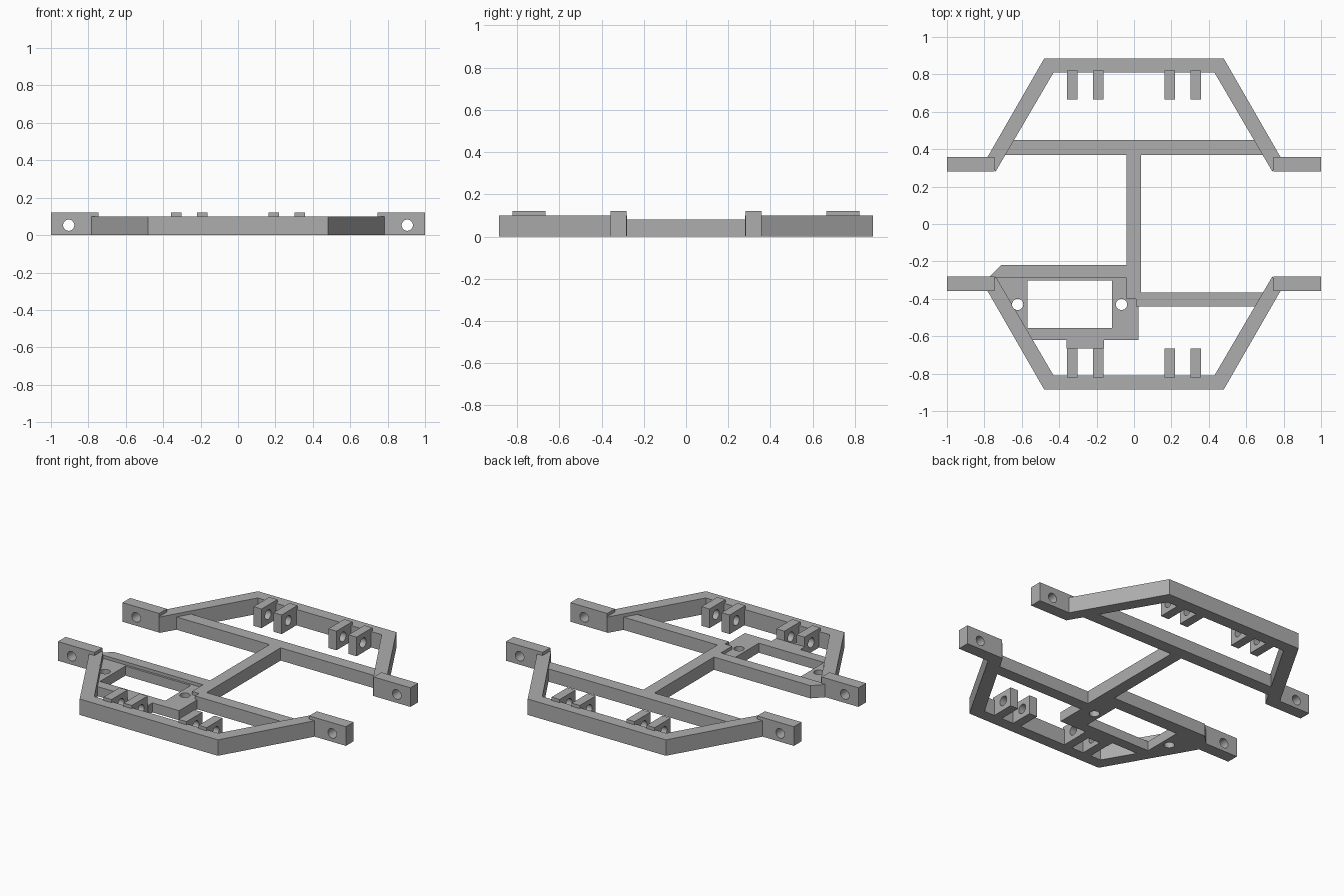
import bpy, bmesh, math
from mathutils import Matrix, Vector

if "Cube" in bpy.data.objects:
    bpy.data.objects.remove(bpy.data.objects["Cube"])

grey = bpy.data.materials.new("plain grey")
grey.use_nodes = True
colour = (0.42, 0.42, 0.42, 1)
grey.diffuse_color = colour
grey.node_tree.nodes["Principled BSDF"].inputs["Base Color"].default_value = colour


def finish(name, bm):
    bmesh.ops.recalc_face_normals(bm, faces=bm.faces)
    mesh = bpy.data.meshes.new(name)
    bm.to_mesh(mesh)
    bm.free()
    mesh.materials.append(grey)
    obj = bpy.data.objects.new(name, mesh)
    bpy.context.collection.objects.link(obj)
    return obj


def prism(name, outline, height, base=0):
    """Extrude a plan outline upwards."""
    bm = bmesh.new()
    face = bm.faces.new([bm.verts.new((x, y, base)) for x, y in outline])
    top = bmesh.ops.extrude_face_region(bm, geom=[face])["geom"]
    bmesh.ops.translate(bm, vec=(0, 0, height),
                        verts=[v for v in top if isinstance(v, bmesh.types.BMVert)])
    return finish(name, bm)


def box(name, x0, x1, y0, y1, height, base=0):
    return prism(name, [(x0, y0), (x1, y0), (x1, y1), (x0, y1)], height, base)


def cut(obj, cutter):
    mod = obj.modifiers.new("cut", "BOOLEAN")
    mod.operation = "DIFFERENCE"
    mod.solver = "EXACT"
    mod.object = cutter
    bpy.context.view_layer.objects.active = obj
    bpy.ops.object.modifier_apply(modifier=mod.name)
    bpy.data.objects.remove(cutter)


def drill(obj, centre, axis, radius=0.03):
    """Cut a round hole through a part along an axis."""
    bm = bmesh.new()
    turn = Vector((0, 0, 1)).rotation_difference(Vector(axis)).to_matrix().to_4x4()
    bmesh.ops.create_cone(bm, cap_ends=True, segments=32, radius1=radius, radius2=radius,
                          depth=0.3, matrix=Matrix.Translation(centre) @ turn)
    cutter = finish("hole_cutter", bm)
    cutter.hide_render = True
    cut(obj, cutter)


for end, s in (("front", -1), ("rear", 1)):
    # Bent bumper frame
    half = [(0.74, 0.28), (0.785, 0.355), (0.48, 0.885)]
    inner = (0.43, 0.81)
    outline = half + [(-x, y) for x, y in reversed(half)] + [(-inner[0], inner[1]), inner]
    prism(end + "_frame", [(x, s * y) for x, y in outline], 0.10)

    # Drilled mounting blocks at the frame tips
    for side, m in (("left", 1), ("right", -1)):
        y0, y1 = sorted((s * 0.282, s * 0.358))
        x0, x1 = sorted((m * 0.745, m * 1.0))
        block = box(f"{end}_{side}_mount", x0, x1, y0, y1, 0.12)
        drill(block, (m * 0.905, s * 0.32, 0.053), (0, 1, 0))

    # Pairs of drilled lugs inside the frame
    for i, x in enumerate((-0.33, -0.19, 0.19, 0.33)):
        y0, y1 = sorted((s * 0.665, s * 0.822))
        lug = box(f"{end}_lug_{i + 1}", x - 0.028, x + 0.028, y0, y1, 0.12)
        drill(lug, (x, s * 0.73, 0.06), (1, 0, 0))

# Crossbars and central spine
prism("rear_crossbar", [(-0.72, 0.37), (0.72, 0.37), (0.67, 0.45), (-0.67, 0.45)], 0.08)
prism("front_left_crossbar", [(0.01, -0.365), (0.72, -0.365), (0.67, -0.44), (0.01, -0.44)], 0.08)
prism("front_right_crossbar", [(-0.77, -0.28), (-0.71, -0.22), (-0.04, -0.22),
                               (-0.04, -0.29), (-0.75, -0.29)], 0.08)
box("spine", -0.04, 0.037, -0.40, 0.37, 0.08)

# Low tray with a rectangular opening, front tab and two screw holes
tray = prism("tray", [(-0.76, -0.28), (-0.57, -0.62), (-0.36, -0.62), (-0.36, -0.665),
                      (-0.16, -0.665), (-0.16, -0.62), (0.025, -0.62), (0.025, -0.28)], 0.06)
opening = box("opening_cutter", -0.57, -0.117, -0.555, -0.303, 0.3, -0.1)
opening.hide_render = True
cut(tray, opening)
for x in (-0.622, -0.067):
    drill(tray, (x, -0.43, 0.03), (0, 0, 1))
# Clear the screw hole where the tray meets the frame
drill(bpy.data.objects["front_frame"], (-0.622, -0.43, 0.05), (0, 0, 1))

# Smooth hole walls, crisp edges
for obj in bpy.context.collection.objects:
    if obj.type == "MESH" and grey.name in obj.data.materials:
        bpy.ops.object.select_all(action="DESELECT")
        obj.select_set(True)
        bpy.context.view_layer.objects.active = obj
        bpy.ops.object.shade_smooth_by_angle(angle=math.radians(30))
